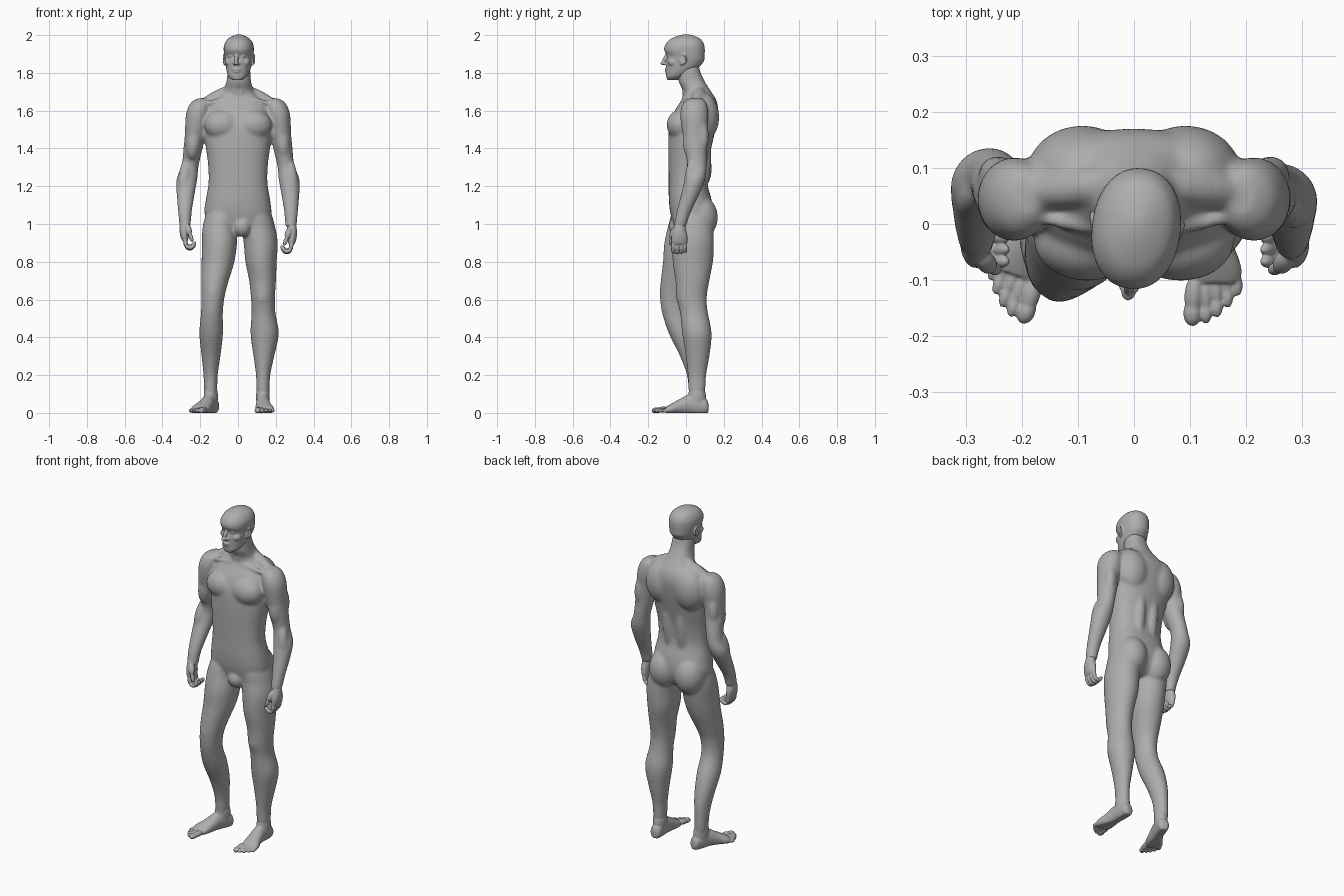
import bpy, bmesh, math
from mathutils import Vector, Matrix

cube = bpy.data.objects.get("Cube")
if cube:
    bpy.data.objects.remove(cube, do_unlink=True)

grey = bpy.data.materials.new("plain_grey")
grey.use_nodes = True
GREY = (0.42, 0.42, 0.42, 1)
grey.diffuse_color = GREY
grey.node_tree.nodes["Principled BSDF"].inputs["Base Color"].default_value = GREY


def spline(a, b, c, d, t):
    """Catmull-Rom blend of four tuples."""
    return [0.5 * (2 * q + (r - p) * t + (2 * p - 5 * q + 4 * r - s) * t * t
                   + (3 * q - p - 3 * r + s) * t ** 3) for p, q, r, s in zip(a, b, c, d)]


def loft(bm, rings, upright=True, power=1.0, seg=32, steps=4):
    """Skin through ellipses (x, y, z, half width, half depth); power < 1 squares them."""
    n = len(rings)
    dense = []
    for i in range(n - 1):
        ctrl = (rings[max(i - 1, 0)], rings[i], rings[i + 1], rings[min(i + 2, n - 1)])
        dense += [spline(*ctrl, k / steps) for k in range(steps)]
    dense.append(rings[-1])
    loops = []
    for x, y, z, a, b in dense:
        loop = []
        for k in range(seg):
            t = 2 * math.pi * k / seg
            c, s = math.cos(t), math.sin(t)
            u = a * math.copysign(abs(c) ** power, c)
            v = b * math.copysign(abs(s) ** power, s)
            loop.append(bm.verts.new((x + u, y + v, z) if upright else (x + u, y, z + v)))
        loops.append(loop)
    for lo, hi in zip(loops, loops[1:]):
        for k in range(seg):
            j = (k + 1) % seg
            bm.faces.new((lo[k], lo[j], hi[j], hi[k]))
    bm.faces.new(loops[0])
    bm.faces.new(loops[-1])


def blob(bm, centre, radii):
    m = Matrix.Translation(centre) @ Matrix.Diagonal((*radii, 1))
    bmesh.ops.create_uvsphere(bm, u_segments=24, v_segments=16, radius=1, matrix=m)


def muscle(bm, p, q, r):
    """Round spindle reaching from p to q."""
    p, q = Vector(p), Vector(q)
    d = q - p
    m = (Matrix.Translation((p + q) / 2) @ d.to_track_quat("Z", "Y").to_matrix().to_4x4()
         @ Matrix.Diagonal((r, r, d.length / 2 + r * 0.5, 1)))
    bmesh.ops.create_uvsphere(bm, u_segments=16, v_segments=12, radius=1, matrix=m)


def finish(bm, name, voxel, smooth):
    """Fuse the overlapping forms into one smooth skin."""
    bmesh.ops.recalc_face_normals(bm, faces=bm.faces)
    mesh = bpy.data.meshes.new(name)
    bm.to_mesh(mesh)
    bm.free()
    ob = bpy.data.objects.new(name, mesh)
    bpy.context.collection.objects.link(ob)
    mesh.materials.append(grey)
    bpy.context.view_layer.objects.active = ob
    rm = ob.modifiers.new("fuse", "REMESH")
    rm.mode = "VOXEL"
    rm.voxel_size = voxel
    rm.use_smooth_shade = True
    sm = ob.modifiers.new("soften", "SMOOTH")
    sm.factor = 0.5
    sm.iterations = smooth
    for mod in ("fuse", "soften"):
        bpy.ops.object.modifier_apply(modifier=mod)
    ob.data.shade_smooth()


# Torso and neck
body = bmesh.new()
loft(body, [(.02, .02, .945, .045, .055), (.01, .03, .98, .13, .09), (0, .03, 1.05, .176, .112),
            (0, .022, 1.13, .17, .113), (0, .01, 1.22, .156, .102), (0, .012, 1.32, .159, .105),
            (0, .022, 1.42, .172, .116), (0, .036, 1.52, .178, .124), (0, .055, 1.6, .172, .115),
            (0, .068, 1.655, .135, .093), (.002, .06, 1.7, .085, .074),
            (.004, .032, 1.75, .066, .07), (.005, .018, 1.8, .061, .06), (.005, .012, 1.84, .058, .056)],
     power=.86)
blob(body, (.022, -.04, .985), (.05, .052, .055))
for s in (-1, 1):
    blob(body, (s * .083, -.03, 1.525), (.096, .072, .08))         # chest
    blob(body, (s * .092, .088, 1.565), (.1, .088, .13))           # shoulder blade
    blob(body, (s * .085, .075, 1.035), (.088, .094, .115))        # buttock
    muscle(body, (s * .042, .075, 1.12), (s * .045, .112, 1.46), .036)
    muscle(body, (s * .02, .075, 1.72), (s * .2, .055, 1.625), .036)
    muscle(body, (s * .02, -.014, 1.668), (s * .18, .012, 1.638), .014)
    muscle(body, (s * .054, .02, 1.83), (s * .014, -.016, 1.69), .014)

# Arms
for s, dy in ((-1, .03), (1, .004)):
    loft(body, [(s * .19, .05, 1.665, .025, .035), (s * .2, .046, 1.64, .052, .062),
                (s * .213, .044, 1.58, .063, .075), (s * .226, .047, 1.48, .055, .066),
                (s * .238, .05 + dy / 2, 1.4, .051, .059), (s * .253, .054 + dy, 1.31, .045, .052),
                (s * .27, .044 + dy, 1.24, .055, .055), (s * .277, .022 + dy / 2, 1.16, .048, .049),
                (s * .281, -.013, 1.06, .036, .038), (s * .28, -.033, .985, .03, .033)])
    muscle(body, (s * .185, .03, 1.56), (s * .195, .025, 1.46), .035)    # armpit fold
    muscle(body, (s * .228, .015, 1.5), (s * .244, .024, 1.36), .038)    # upper arm front
    muscle(body, (s * .238, .085, 1.54), (s * .248, .09, 1.4), .034)     # upper arm back
    muscle(body, (s * .275, .03 + dy, 1.33), (s * .292, .012 + dy / 2, 1.17), .032)  # forearm

# Left leg, straight
loft(body, [(.085, .035, 1.12, .06, .07), (.095, .035, 1.05, .083, .1), (.108, .04, .98, .09, .105),
            (.12, .038, .9, .09, .11), (.122, .036, .8, .083, .107), (.13, .034, .7, .071, .09),
            (.132, .03, .61, .064, .08), (.135, .042, .53, .063, .074), (.141, .058, .42, .075, .078),
            (.137, .061, .3, .055, .063), (.133, .058, .2, .038, .049), (.132, .058, .12, .035, .045),
            (.132, .056, .06, .03, .04)])
# Right leg, knee forward
loft(body, [(-.08, .03, 1.12, .06, .07), (-.088, .022, 1.05, .083, .1), (-.098, .012, .98, .09, .109),
            (-.098, -.003, .9, .093, .112), (-.106, -.02, .8, .087, .102), (-.122, -.047, .7, .073, .087),
            (-.132, -.063, .62, .062, .075), (-.138, -.057, .53, .058, .07), (-.142, -.016, .42, .063, .075),
            (-.143, .031, .3, .05, .063), (-.145, .053, .2, .038, .049), (-.145, .058, .12, .035, .045),
            (-.145, .056, .06, .03, .04)])
for x, y, z in ((.13, -.025, .62), (-.133, -.112, .64)):
    blob(body, (x, y, z), (.036, .028, .055))                      # kneecap
finish(body, "body", .0065, 18)

# Head
head = bmesh.new()
loft(head, [(0, -.072, 1.762, .026, .028), (0, -.055, 1.782, .05, .05), (0, -.024, 1.82, .064, .082),
            (0, -.006, 1.86, .071, .1), (0, -.001, 1.887, .075, .099), (0, -.008, 1.92, .079, .108),
            (0, -.007, 1.95, .076, .103), (0, -.003, 1.978, .06, .082), (0, 0, 1.996, .032, .044),
            (0, 0, 2.004, .008, .01)], power=.92)
muscle(head, (0, -.1, 1.9), (0, -.123, 1.854), .0105)             # nose bridge
blob(head, (0, -.122, 1.851), (.013, .016, .009))
blob(head, (0, -.1, 1.818), (.025, .014, .0065))                   # lips
blob(head, (0, -.098, 1.806), (.022, .014, .0075))
blob(head, (0, -.084, 1.778), (.028, .02, .017))                   # chin
for s in (-1, 1):
    blob(head, (s * .011, -.11, 1.848), (.009, .012, .007))        # nostril
    muscle(head, (s * .012, -.1, 1.908), (s * .054, -.076, 1.907), .01)
    blob(head, (s * .031, -.085, 1.888), (.014, .013, .009))       # eye
    blob(head, (s * .042, -.062, 1.856), (.026, .03, .024))        # cheek
    # Ear: rim around a shallow hollow, with lobe
    for k in range(10):
        a = math.radians(-150 + 27 * k)
        blob(head, (s * (.077 + .003 * math.cos(a)), -.006 + .015 * math.cos(a),
                    1.874 + .024 * math.sin(a)), (.007, .0055, .007))
    blob(head, (s * .072, -.008, 1.87), (.007, .014, .022))
    blob(head, (s * .073, -.016, 1.848), (.006, .008, .009))
bmesh.ops.rotate(head, verts=head.verts, cent=(0, 0, 0), matrix=Matrix.Rotation(math.radians(-7), 3, "Z"))
bmesh.ops.translate(head, verts=head.verts, vec=(.005, 0, 0))
finish(head, "head", .0035, 5)

# Hands, fingers loosely curled towards the thigh
for name, s, wrist in (("right_hand", -1, (-.28, -.035, 1.01)), ("left_hand", 1, (.283, -.035, .99))):
    h = bmesh.new()
    loft(h, [(0, .008, .045, .012, .014), (0, .004, .015, .023, .026), (.002 * s, 0, -.015, .026, .033),
             (.004 * s, 0, -.05, .025, .042), (.002 * s, 0, -.085, .02, .043), (0, 0, -.1, .013, .039)])
    for y, size in ((-.033, .95), (-.011, 1.05), (.011, 1), (.031, .85)):
        path = [(.002, -.088), (-.006, -.092 - .04 * size), (-.034, -.1 - .04 * size), (-.052, -.108)]
        for (x0, z0), (x1, z1) in zip(path, path[1:]):
            muscle(h, (s * x0, y, z0), (s * x1, y * .95, z1), .0118)
    muscle(h, (-.008 * s, -.022, -.015), (-.024 * s, -.043, -.06), .018)   # thumb
    muscle(h, (-.024 * s, -.043, -.06), (-.038 * s, -.047, -.1), .0115)
    bmesh.ops.translate(h, verts=h.verts, vec=wrist)
    finish(h, name, .0035, 3)

# Feet
for name, s, turn, ankle in (("right_foot", -1, -20, (-.145, .055, 0)), ("left_foot", 1, 0, (.132, .055, 0))):
    f = bmesh.new()
    # Ankle stem and instep
    loft(f, [(0, .003, .145, .022, .03), (0, .003, .115, .034, .043), (0, .003, .08, .036, .048),
             (0, -.005, .03, .034, .05)])
    loft(f, [(0, .064, .028, .014, .018), (0, .052, .034, .03, .04), (0, .01, .045, .034, .055),
             (0, -.04, .046, .036, .052), (.003 * s, -.09, .032, .042, .04),
             (.01 * s, -.135, .02, .05, .028), (.013 * s, -.16, .014, .043, .02)], upright=False)
    for k in range(5):
        x = (-.028, -.004, .016, .035, .052)[k]
        tip = (-.229, -.228, -.217, -.2, -.179)[k]
        r = (.0165, .011, .0105, .01, .01)[k]
        muscle(f, (s * x * .85, tip + .075, .02), (s * x, tip + .02, .014), r)
        muscle(f, (s * x, tip + .03, .014), (s * x, tip, .011), r)
    for v in f.verts:
        v.co.z = max(v.co.z, 0)
    bmesh.ops.rotate(f, verts=f.verts, cent=(0, 0, 0), matrix=Matrix.Rotation(math.radians(turn), 3, "Z"))
    bmesh.ops.translate(f, verts=f.verts, vec=ankle)
    finish(f, name, .0035, 4)
